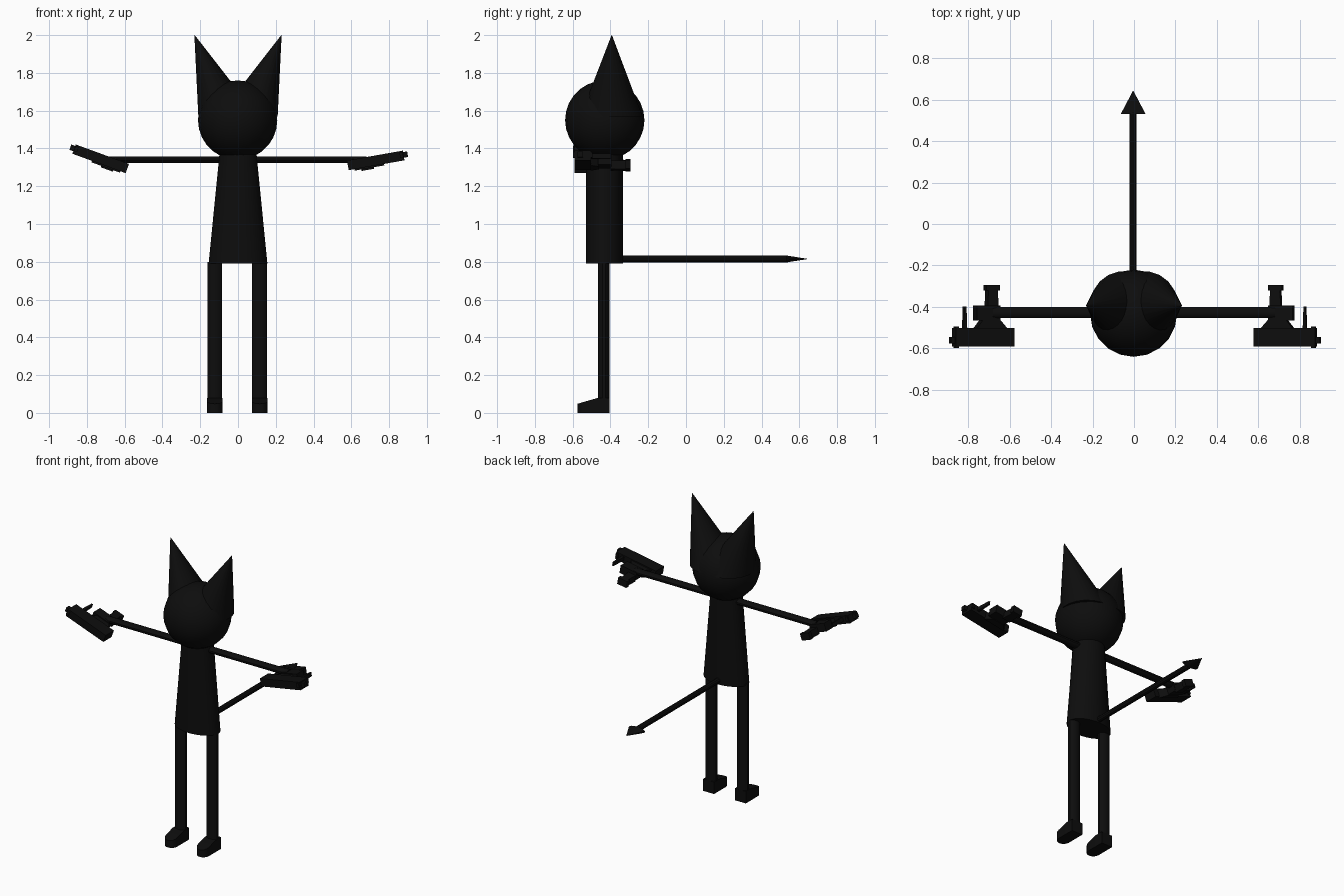
import bpy, bmesh
from math import pi, cos, sin, radians
from mathutils import Matrix, Vector

cube = bpy.data.objects.get("Cube")
if cube:
    bpy.data.objects.remove(cube, do_unlink=True)

black = bpy.data.materials.new("soft black")
black.use_nodes = True
black.diffuse_color = (0.004, 0.004, 0.004, 1)
black.node_tree.nodes["Principled BSDF"].inputs["Base Color"].default_value = black.diffuse_color


def finish(name, bm, smooth=True):
    bmesh.ops.recalc_face_normals(bm, faces=bm.faces)
    mesh = bpy.data.meshes.new(name)
    bm.to_mesh(mesh)
    bm.free()
    mesh.materials.append(black)
    obj = bpy.data.objects.new(name, mesh)
    bpy.context.collection.objects.link(obj)
    if smooth:
        bpy.ops.object.select_all(action='DESELECT')
        obj.select_set(True)
        bpy.context.view_layer.objects.active = obj
        bpy.ops.object.shade_smooth_by_angle(angle=radians(35))
    return obj


def loft(name, rings, axis='Z', sides=16):
    """Skin elliptical rings (centre, radius a, radius b) along an axis."""
    bm = bmesh.new()
    loops = []
    for c, a, b in rings:
        loop = []
        for i in range(sides):
            t = 2 * pi * (i + 0.5) / sides
            u, v = a * cos(t), b * sin(t)
            off = {'X': (0, u, v), 'Y': (u, 0, v), 'Z': (u, v, 0)}[axis]
            loop.append(bm.verts.new(Vector(c) + Vector(off)))
        loops.append(loop)
    for lo, hi in zip(loops, loops[1:]):
        for i in range(sides):
            j = (i + 1) % sides
            bm.faces.new((lo[i], lo[j], hi[j], hi[i]))
    bm.faces.new(loops[0])
    bm.faces.new(loops[-1])
    return finish(name, bm)


def prism(name, outline, z0, z1, place):
    """Extrude a plan outline between two heights, then place it."""
    bm = bmesh.new()
    face = bm.faces.new([bm.verts.new((x, y, z0)) for x, y in outline])
    out = bmesh.ops.extrude_face_region(bm, geom=[face])
    for v in out["geom"]:
        if isinstance(v, bmesh.types.BMVert):
            v.co.z = z1
    bm.transform(place)
    return finish(name, bm, False)


# Head
bm = bmesh.new()
bmesh.ops.create_uvsphere(bm, u_segments=20, v_segments=14, radius=0.21)
bm.transform(Matrix.Translation((-0.002, -0.43, 1.55)))
finish("head", bm)

# Body
loft("body", [((0, -0.432, 0.79), 0.157, 0.098), ((0, -0.432, 1.38), 0.098, 0.098)], sides=24)

# Tail and its arrow tip
loft("tail", [((-0.004, -0.36, 0.815), 0.018, 0.018), ((-0.004, 0.54, 0.815), 0.018, 0.018)], 'Y', 10)
loft("tail_tip", [((-0.004, 0.53, 0.815), 0.062, 0.019), ((-0.004, 0.642, 0.815), 0.001, 0.001)], 'Y', 12)

for side, s, tilt in (("left", 1, 10), ("right", -1, 20)):
    # Ear
    loft(side + "_ear", [((s * 0.052, -0.395, 1.57), 0.16, 0.167),
                         ((s * 0.23, -0.393, 2.0), 0.001, 0.001)], sides=20)
    # Leg
    lx = s * 0.119 - 0.004
    loft(side + "_leg", [((lx, -0.435, 0), 0.041, 0.031), ((lx, -0.435, 0.80), 0.041, 0.031)], sides=12)
    # Foot with a rounded toe and a sloping top
    bm = bmesh.new()
    plan = [(-0.041, -0.405), (0.041, -0.405), (0.041, -0.465)]
    plan += [(0.041 * cos(t), -0.535 - 0.04 * sin(t)) for t in [pi * i / 8 for i in range(9)]]
    plan += [(-0.041, -0.465)]
    low = [bm.verts.new((lx + x, y, 0)) for x, y in plan]
    top = [bm.verts.new((lx + x, y, min(0.08, 0.08 + (y + 0.465) * 0.29))) for x, y in plan]
    for i in range(len(plan)):
        j = (i + 1) % len(plan)
        bm.faces.new((low[i], low[j], top[j], top[i]))
    bm.faces.new(low)
    bmesh.ops.triangulate(bm, faces=[bm.faces.new(top)])
    finish(side + "_foot", bm)
    # Arm
    loft(side + "_arm", [((0, -0.427, 1.34), 0.028, 0.019),
                         ((s * 0.68, -0.427, 1.34), 0.028, 0.019)], 'X', 12)

    # Hand: flat pieces sharing one upward tilt
    place = (Matrix.Scale(s, 4, Vector((1, 0, 0))) @ Matrix.Translation((0.68, -0.43, 1.328))
             @ Matrix.Rotation(-radians(tilt), 4, 'Y'))

    def box(name, x0, x1, y0, y1, z0, z1):
        prism(side + name, [(x0, y0), (x1, y0), (x1, y1), (x0, y1)], z0, z1, place)

    box("_hand_bar", -0.10, 0.20, -0.16, -0.072, -0.026, 0.026)
    box("_hand_tip", 0.19, 0.222, -0.145, -0.115, -0.012, 0.018)
    box("_hand_knob", 0.18, 0.198, -0.168, -0.064, -0.01, 0.02)
    prism(side + "_palm", [(-0.07, -0.075), (0.09, -0.075), (0.055, -0.03), (-0.03, -0.03)],
          -0.034, 0.018, place)
    box("_wrist", -0.03, 0.09, -0.035, 0.036, -0.03, 0.024)
    prism(side + "_thumb", [(-0.028, 0.03), (0.028, 0.03), (0.024, 0.11), (0.034, 0.11),
                            (0.034, 0.137), (-0.034, 0.137), (-0.034, 0.11), (-0.024, 0.11)],
          -0.042, 0.004, place)
    prism(side + "_finger_spike", [(0.138, -0.075), (0.156, -0.075), (0.152, 0.033), (0.142, 0.033)],
          -0.008, 0.018, place)
